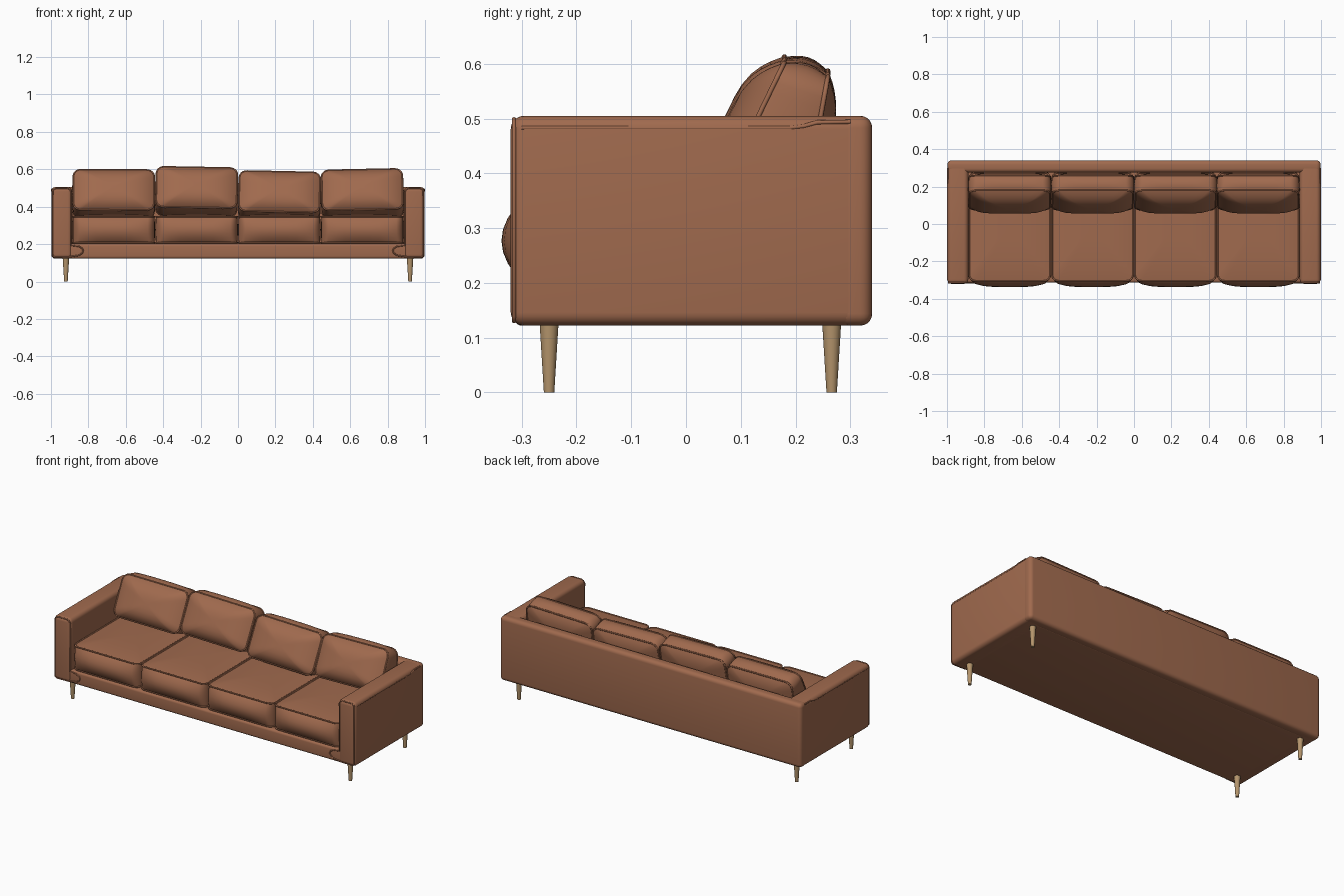
import bpy, bmesh, math
from mathutils import Matrix, Vector

if "Cube" in bpy.data.objects:
    bpy.data.objects.remove(bpy.data.objects["Cube"])


def material(name, rgb):
    m = bpy.data.materials.new(name)
    m.diffuse_color = (*rgb, 1)
    m.use_nodes = True
    m.node_tree.nodes["Principled BSDF"].inputs["Base Color"].default_value = m.diffuse_color
    return m


LEATHER = material("brown leather", (0.352, 0.144, 0.076))
WOOD = material("light wood", (0.46, 0.30, 0.15))


def finish(name, bm, mat, angle=50):
    bmesh.ops.recalc_face_normals(bm, faces=bm.faces)
    me = bpy.data.meshes.new(name)
    bm.to_mesh(me)
    bm.free()
    ob = bpy.data.objects.new(name, me)
    bpy.context.collection.objects.link(ob)
    me.materials.append(mat)
    bpy.ops.object.select_all(action='DESELECT')
    ob.select_set(True)
    bpy.context.view_layer.objects.active = ob
    bpy.ops.object.shade_smooth_by_angle(angle=math.radians(angle))
    return ob


def box(name, lo, hi, radius):
    bm = bmesh.new()
    lo, hi = Vector(lo), Vector(hi)
    bmesh.ops.create_cube(bm, size=1, matrix=Matrix.Translation((lo + hi) / 2)
                          @ Matrix.Diagonal((*(hi - lo), 1)))
    bmesh.ops.bevel(bm, geom=bm.edges[:], offset=radius, segments=5,
                    profile=0.5, affect='EDGES', clamp_overlap=True)
    return finish(name, bm, LEATHER)


def piping(name, pts, radius, cyclic):
    cu = bpy.data.curves.new(name, 'CURVE')
    cu.dimensions = '3D'
    cu.bevel_depth = radius
    cu.bevel_resolution = 2
    cu.use_fill_caps = True
    sp = cu.splines.new('POLY')
    sp.points.add(len(pts) - 1)
    for p, co in zip(sp.points, pts):
        p.co = (*co, 1)
    sp.use_cyclic_u = cyclic
    cu.materials.append(LEATHER)
    ob = bpy.data.objects.new(name, cu)
    bpy.context.collection.objects.link(ob)
    bpy.ops.object.select_all(action='DESELECT')
    ob.select_set(True)
    bpy.context.view_layer.objects.active = ob
    bpy.ops.object.convert(target='MESH')


def outline(hu, hv, r):
    """Rounded rectangle with subdivided straight edges."""
    corners = []
    for k, (su, sv) in enumerate([(1, 1), (-1, 1), (-1, -1), (1, -1)]):
        for i in range(7):
            a = math.pi / 2 * (k + i / 6)
            corners.append((su * (hu - r) + r * math.cos(a), sv * (hv - r) + r * math.sin(a)))
    pts = []
    for i, p in enumerate(corners):
        pts.append(p)
        if i % 7 == 6:
            q = corners[(i + 1) % len(corners)]
            pts += [(p[0] + (q[0] - p[0]) * j / 8, p[1] + (q[1] - p[1]) * j / 8) for j in range(1, 8)]
    return pts


def cushion(name, mat, hu, hv, r, half, taper, puff_front, puff_back, side_u, side_v):
    """Boxed cushion: two puffed panels, a bulging border strip and two piped seams."""
    pts = outline(hu, hv, r)

    def place(u, v, t, s, extra):
        k = 1 - t * t if abs(t) < 1 else 0
        uu = u * s + k * side_u * (u / hu) * (1 - (v / hv) ** 4)
        vv = v * s + k * side_v * (v / hv) * (1 - (u / hu) ** 4)
        return mat @ Vector((uu, vv, t * half * (1 - taper * vv / hv) + extra))

    steps = [0.05, 0.2, 0.4, 0.6, 0.75, 0.86, 0.94, 0.98]
    rings = [(1, s, puff_front * (1 - s ** 3.2)) for s in steps]
    rings += [(t, 1, 0) for t in (1, 0.85, 0.6, 0.3, 0, -0.3, -0.6, -0.85, -1)]
    rings += [(-1, s, -puff_back * (1 - s ** 3.2)) for s in reversed(steps)]
    bm = bmesh.new()
    loops = [[bm.verts.new(place(u, v, *ring)) for u, v in pts] for ring in rings]
    n = len(pts)
    for a, b in zip(loops, loops[1:]):
        for i in range(n):
            bm.faces.new((a[i], a[(i + 1) % n], b[(i + 1) % n], b[i]))
    bm.faces.new(loops[0])
    bm.faces.new(loops[-1])
    finish(name, bm, LEATHER, 60)
    for side, t in (("front", 1), ("rear", -1)):
        piping(f"{name}_{side}_piping", [place(u, v, t, 1, 0) for u, v in pts], 0.0045, True)


# Frame: base rail, back panel and arms
box("base", (-0.95, -0.314, 0.122), (0.95, 0.30, 0.202), 0.014)
box("back_panel", (-0.998, 0.275, 0.122), (0.998, 0.34, 0.505), 0.022)
for sx, side in ((-1, "left"), (1, "right")):
    xs = sorted((sx * 0.886, sx * 0.998))
    box(f"{side}_arm", (xs[0], -0.32, 0.122), (xs[1], 0.325, 0.505), 0.024)
    # piped outline of the arm front, with the tab over the base rail
    front = [(0.991, 0.14), (0.991, 0.482), (0.985, 0.493), (0.972, 0.499), (0.915, 0.499),
             (0.9, 0.493), (0.892, 0.48), (0.892, 0.193), (0.85, 0.188), (0.832, 0.176),
             (0.828, 0.165), (0.833, 0.152), (0.85, 0.14), (0.9, 0.132), (0.98, 0.13)]
    piping(f"{side}_arm_front_piping", [(sx * x, -0.314, z) for x, z in front], 0.004, True)
    top = [(-0.30, 0.483), (0.19, 0.483), (0.215, 0.486), (0.24, 0.493), (0.30, 0.494)]
    piping(f"{side}_arm_top_piping", [(sx * 0.995, y, z) for y, z in top], 0.004, False)

# Seat and back cushions, each back cushion slightly different in height and roll
tilt = math.radians(18)
lean = Matrix(((1, 0, 0, 0),
               (0, math.sin(tilt), -math.cos(tilt), 0),
               (0, math.cos(tilt), math.sin(tilt), 0),
               (0, 0, 0, 1)))
for i, (dz, roll) in enumerate([(-0.005, 0.3), (0.008, 1.0), (-0.015, 1.2), (-0.004, -1.2)]):
    x = -0.6645 + 0.443 * i
    cushion(f"seat_cushion_{i + 1}", Matrix.Translation((x, -0.015, 0.277)),
            0.217, 0.29, 0.035, 0.069, 0, 0.014, 0.004, 0.004, 0.032)
    cushion(f"back_cushion_{i + 1}",
            Matrix.Translation((x, 0.183, 0.477 + dz)) @ Matrix.Rotation(math.radians(roll), 4, 'Y') @ lean,
            0.216, 0.118, 0.04, 0.058, 0.28, 0.052, 0.03, 0.006, 0.014)

# Tapered legs
for sx, side in ((-1, "left"), (1, "right")):
    for y, end in ((-0.25, "front"), (0.266, "rear")):
        bm = bmesh.new()
        bmesh.ops.create_cone(bm, cap_ends=True, segments=24, radius1=0.0095, radius2=0.0175,
                              depth=0.13, matrix=Matrix.Translation((sx * 0.92, y, 0.065)))
        finish(f"{end}_{side}_leg", bm, WOOD, 40)
